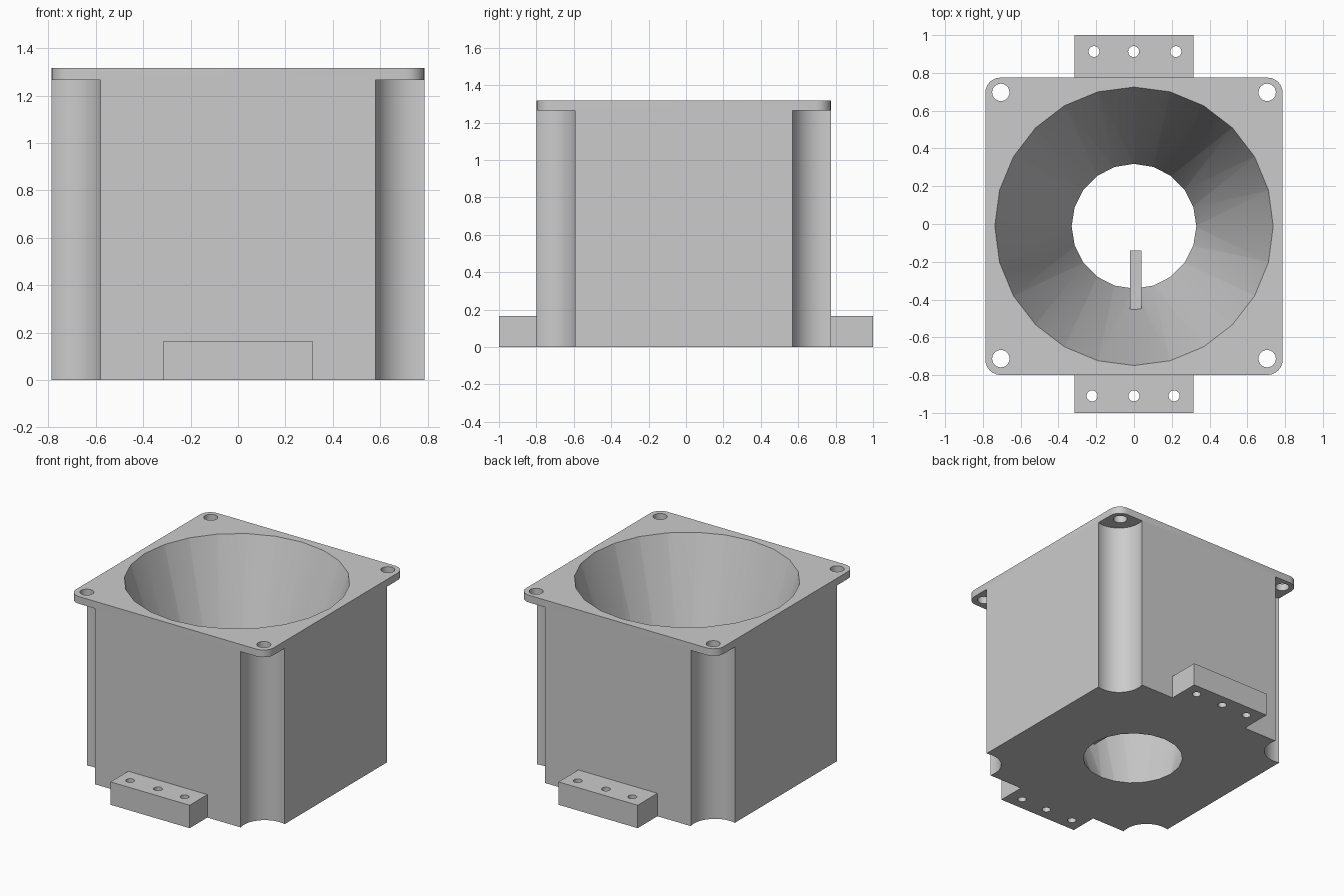
import bpy, bmesh
from math import sin, cos, pi, radians

cube = bpy.data.objects.get("Cube")
if cube:
    bpy.data.objects.remove(cube, do_unlink=True)

grey = bpy.data.materials.new("plain grey")
grey.use_nodes = True
GREY = (0.6, 0.6, 0.6, 1)
grey.diffuse_color = GREY
grey.node_tree.nodes["Principled BSDF"].inputs["Base Color"].default_value = GREY

HALF, CY, TOP, PLATE = 0.787, -0.012, 1.317, 1.265


def ring(radius, count, cx=0, cy=0):
    return [(cx + radius * sin(2 * pi * i / count), cy + radius * cos(2 * pi * i / count))
            for i in range(count)]


def finish(name, bm):
    bmesh.ops.recalc_face_normals(bm, faces=bm.faces)
    mesh = bpy.data.meshes.new(name)
    bm.to_mesh(mesh)
    bm.free()
    mesh.materials.append(grey)
    ob = bpy.data.objects.new(name, mesh)
    bpy.context.collection.objects.link(ob)
    return ob


def prism(name, outline, z0, z1):
    bm = bmesh.new()
    base = bm.faces.new([bm.verts.new((x, y, z0)) for x, y in outline])
    top = bmesh.ops.extrude_face_region(bm, geom=[base])["geom"]
    bmesh.ops.translate(bm, vec=(0, 0, z1 - z0),
                        verts=[v for v in top if isinstance(v, bmesh.types.BMVert)])
    return finish(name, bm)


def box(name, x0, x1, y0, y1, z0, z1):
    return prism(name, [(x0, y0), (x1, y0), (x1, y1), (x0, y1)], z0, z1)


def combine(target, tool, operation):
    mod = target.modifiers.new(operation, "BOOLEAN")
    mod.operation, mod.object, mod.solver = operation, tool, "EXACT"
    bpy.context.view_layer.objects.active = target
    bpy.ops.object.modifier_apply(modifier=mod.name)
    bpy.data.objects.remove(tool, do_unlink=True)


def funnel_cutter():
    # cone between rings with different side counts, extended past both ends
    slope = (0.735 - 0.33) / TOP
    bm = bmesh.new()
    edges = []
    for radius, count, z in ((0.33 - 0.05 * slope, 20, -0.05),
                             (0.737 + 0.05 * slope, 24, TOP + 0.05)):
        vs = [bm.verts.new((x, y, z)) for x, y in ring(radius, count, 0, CY)]
        edges += [bm.edges.new((vs[i - 1], vs[i])) for i in range(count)]
        bm.faces.new(vs)
    bmesh.ops.bridge_loops(bm, edges=edges)
    return finish("funnel_cutter", bm)


# Rounded block
R = 0.08
outline = []
for quarter, (sx, sy) in enumerate(((1, 1), (-1, 1), (-1, -1), (1, -1))):
    for step in range(7):
        a = radians(90 * quarter + 15 * step)
        outline.append((sx * (HALF - R) + R * cos(a), CY + sy * (HALF - R) + R * sin(a)))
housing = prism("funnel_housing", outline, 0, TOP)

# Corner channels below the top plate, and screw holes through the plate
for sx in (-1, 1):
    for sy in (-1, 1):
        channel = ring(0.168, 32, sx * (HALF - 0.045), CY + sy * (HALF - 0.045))
        combine(housing, prism("channel", channel, -0.1, PLATE), "DIFFERENCE")
        hole = ring(0.046, 24, sx * 0.705, CY + 0.004 + sy * 0.705)
        combine(housing, prism("screw_hole", hole, PLATE - 0.1, TOP + 0.1), "DIFFERENCE")

# Mounting tabs with three holes each
for side, hole_y, holes in ((-1, -0.91, (-0.222, 0, 0.212)), (1, 0.913, (-0.212, -0.002, 0.222))):
    y0, y1 = sorted((side, side * 0.74))
    combine(housing, box("tab", -0.315, 0.315, y0, y1, 0, 0.165), "UNION")
    for x in holes:
        combine(housing, prism("tab_hole", ring(0.029, 20, x, hole_y), -0.1, 0.3), "DIFFERENCE")

# Funnel opening
combine(housing, funnel_cutter(), "DIFFERENCE")

# Small bar reaching from the funnel wall
bar = box("inner_bar", -0.022, 0.04, -0.455, -0.14, 0.30, 0.36)

bpy.ops.object.select_all(action="DESELECT")
housing.select_set(True)
bpy.context.view_layer.objects.active = housing
bpy.ops.object.shade_smooth_by_angle(angle=radians(30))
